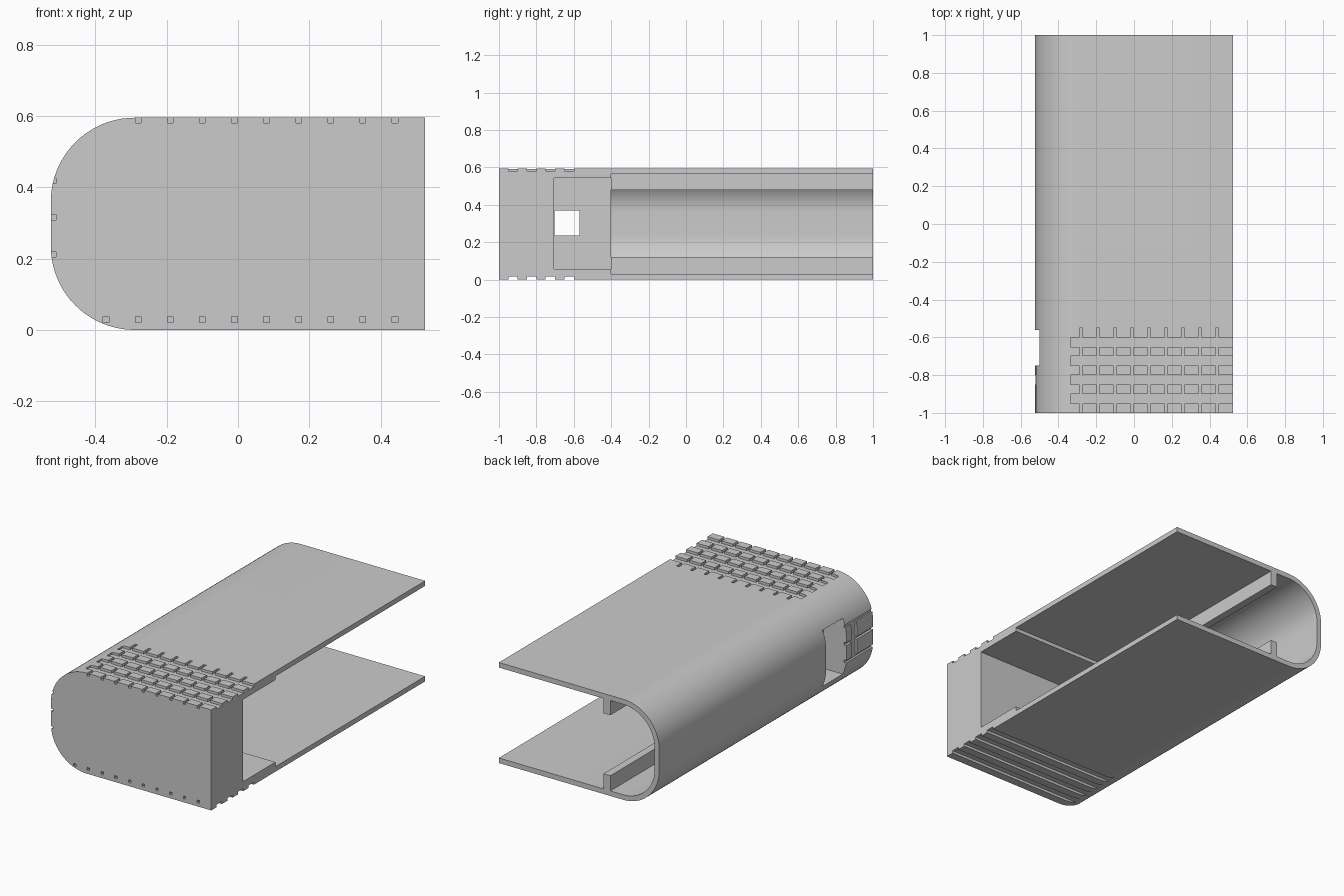
import bpy, bmesh, math

cube = bpy.data.objects.get("Cube")
if cube:
    bpy.data.objects.remove(cube, do_unlink=True)

mat = bpy.data.materials.new("plain grey")
mat.use_nodes = True
grey = (0.6, 0.6, 0.6, 1)
mat.diffuse_color = grey
mat.node_tree.nodes["Principled BSDF"].inputs["Base Color"].default_value = grey

HALF_W, HEIGHT, FILLET = 0.525, 0.595, 0.235
WALL, GROOVE = 0.03, 0.015


def finish(name, bm):
    bmesh.ops.recalc_face_normals(bm, faces=bm.faces)
    mesh = bpy.data.meshes.new(name)
    bm.to_mesh(mesh)
    bm.free()
    obj = bpy.data.objects.new(name, mesh)
    bpy.context.collection.objects.link(obj)
    mesh.materials.append(mat)
    return obj


def boxes(name, spans):
    """One mesh of boxes, each given as (x0, x1, y0, y1, z0, z1)."""
    bm = bmesh.new()
    for x0, x1, y0, y1, z0, z1 in spans:
        made = bmesh.ops.create_cube(bm, size=1)
        for v in made["verts"]:
            v.co = ((x0 + x1) / 2 + v.co.x * (x1 - x0),
                    (y0 + y1) / 2 + v.co.y * (y1 - y0),
                    (z0 + z1) / 2 + v.co.z * (z1 - z0))
    return finish(name, bm)


def rounded_prism(name, inset, x_end, y0, y1, steps=20):
    """Profile with two rounded corners on -x, extruded along y."""
    r = FILLET - inset
    cx = FILLET - HALF_W
    pts = [(x_end, inset), (x_end, HEIGHT - inset)]
    for cz, start in ((HEIGHT - FILLET, 90), (FILLET, 180)):
        for i in range(steps + 1):
            a = math.radians(start + 90 * i / steps)
            pts.append((cx + r * math.cos(a), cz + r * math.sin(a)))
    bm = bmesh.new()
    face = bm.faces.new([bm.verts.new((x, y0, z)) for x, z in pts])
    ext = bmesh.ops.extrude_face_region(bm, geom=[face])
    for v in ext["geom"]:
        if isinstance(v, bmesh.types.BMVert):
            v.co.y = y1
    return finish(name, bm)


def cut(target, cutter):
    mod = target.modifiers.new("cut", "BOOLEAN")
    mod.operation, mod.solver, mod.object = "DIFFERENCE", "EXACT", cutter
    cutter.hide_render = True
    bpy.context.view_layer.objects.active = target
    bpy.ops.object.modifier_apply(modifier=mod.name)
    bpy.data.objects.remove(cutter, do_unlink=True)


# Body with a long hollow sleeve open at the back and on the +x side
body = rounded_prism("sleeve_body", 0, HALF_W, -1, 1)
cut(body, rounded_prism("hollow", WALL, 0.7, -0.4, 1.1))

# Pocket in the front block, side recess and the window joining them
cut(body, boxes("pocket", [(-0.3, 0.7, -0.705, -0.3, 0.057, 0.543)]))
cut(body, boxes("recess", [(-0.7, -0.375, -0.75, -0.56, 0.132, 0.463)]))
cut(body, boxes("window", [(-0.45, -0.2, -0.704, -0.57, 0.235, 0.37)]))

# Cross grooves on the top and bottom
rows = [-0.95 + 0.1 * i for i in range(4)]
cut(body, boxes("top_cross_grooves",
                [(-0.335, 0.7, y, y + 0.05, HEIGHT - GROOVE, 0.7) for y in rows]))
cut(body, boxes("bottom_cross_grooves",
                [(-0.7, 0.7, y, y + 0.05, -0.1, GROOVE) for y in rows]))

# Lengthwise grooves on the top, and small holes low in the front face
cols = [-0.28 + 0.09 * i for i in range(9)]
cut(body, boxes("top_long_grooves",
                [(x - 0.008, x + 0.008, -1.1, -0.55, HEIGHT - GROOVE, 0.7) for x in cols]))
cut(body, boxes("front_holes",
                [(x - 0.008, x + 0.008, -1.1, -0.75, 0.021, 0.037) for x in [-0.37] + cols]))

# Grip grooves on the rounded side
cut(body, boxes("side_long_grooves",
                [(-0.7, -0.511, -1.1, -0.74, z, z + GROOVE) for z in (0.204, 0.308, 0.411)]))
cut(body, boxes("side_cross_groove", [(-0.7, -0.511, -0.85, -0.8, 0.204, 0.426)]))

# Inner guide rails
rails = [boxes(name, [(-0.205, -0.16, -0.4, 1, z0, z1)]) for name, z0, z1 in
         (("lower_rail", WALL - 0.005, 0.12), ("upper_rail", 0.478, HEIGHT - WALL + 0.005))]

bpy.ops.object.select_all(action="DESELECT")
for obj in [body] + rails:
    obj.select_set(True)
bpy.context.view_layer.objects.active = body
bpy.ops.object.shade_smooth_by_angle(angle=math.radians(25))
